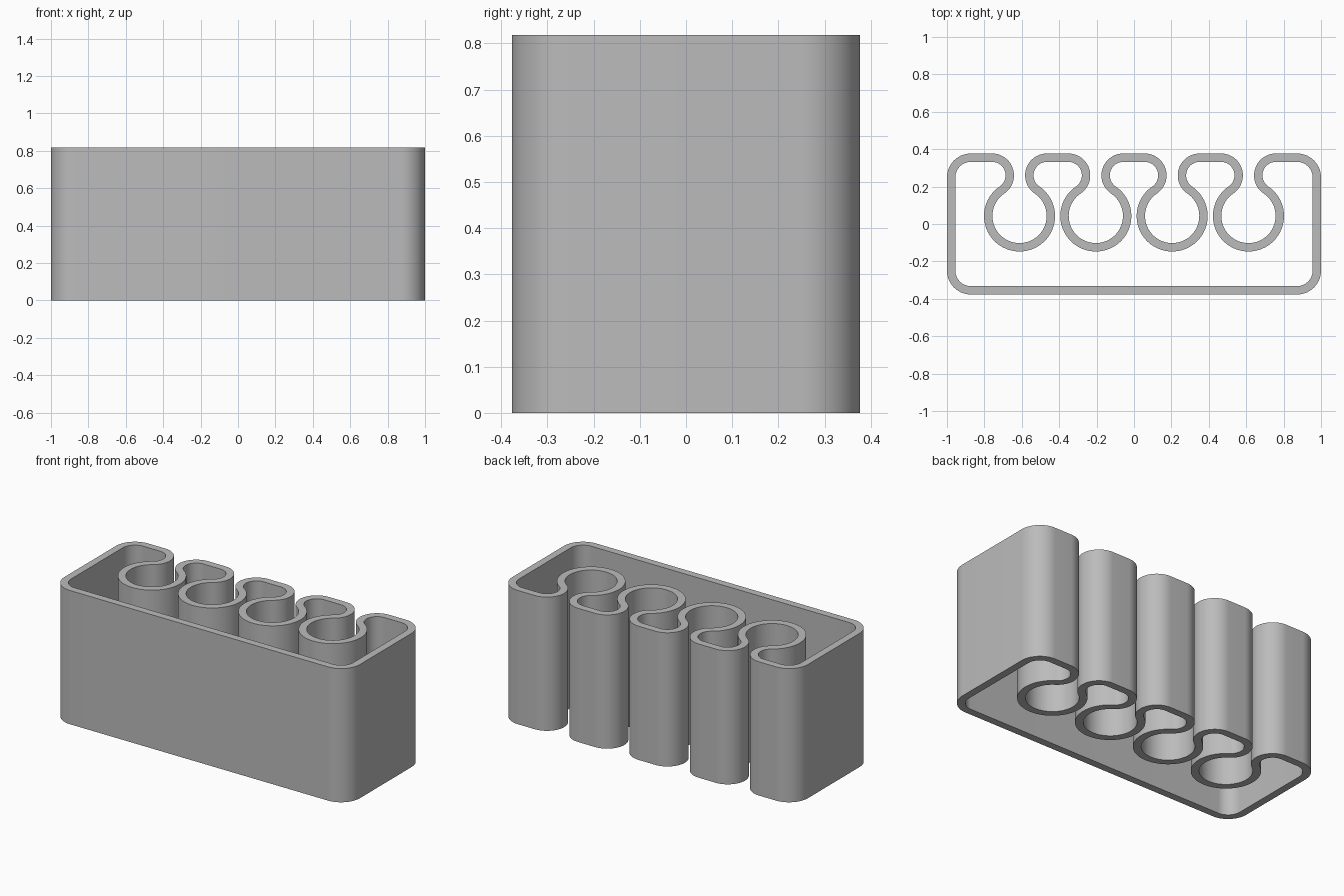
import bpy, bmesh
from math import sin, cos, radians, degrees, asin, sqrt, ceil

cube = bpy.data.objects.get("Cube")
if cube:
    bpy.data.objects.remove(cube, do_unlink=True)

HALF_X, HALF_Y, HEIGHT = 1.0, 0.377, 0.818
WALL = 0.045
CORNER_R = 0.128          # outer radius of the box corners
LOBE_R = 0.117            # outer radius of the slot lips
HOLE_R = 0.145            # radius of the round sockets
HOLE_Y, PITCH = 0.043, 0.408
STEP = 5                  # degrees per arc segment

# The lips touch the sockets tangentially
LOBE_Y = HALF_Y - LOBE_R
LOBE_DX = sqrt((LOBE_R + HOLE_R) ** 2 - (LOBE_Y - HOLE_Y) ** 2)
TILT = degrees(asin((LOBE_Y - HOLE_Y) / (LOBE_R + HOLE_R)))


def arc(cx, cy, r, start, end, skip_ends=False):
    n = ceil(abs(end - start) / STEP)
    ks = range(1, n) if skip_ends else range(n + 1)
    angles = [radians(start + (end - start) * k / n) for k in ks]
    return [(cx + r * cos(a), cy + r * sin(a)) for a in angles]


def outline(inset):
    """Counterclockwise wall outline, moved inwards by inset."""
    x, y = HALF_X - CORNER_R, HALF_Y - CORNER_R
    corner, lobe, hole = CORNER_R - inset, LOBE_R - inset, HOLE_R + inset
    pts = arc(-x, -y, corner, 180, 270)
    pts += arc(x, -y, corner, 270, 360)
    pts += arc(x, y, corner, 0, 90)
    for i in range(4):
        cx = (1.5 - i) * PITCH
        pts += arc(cx + LOBE_DX, LOBE_Y, lobe, 90, 180 + TILT)
        pts += arc(cx, HOLE_Y, hole, TILT, -180 - TILT, skip_ends=True)
        pts += arc(cx - LOBE_DX, LOBE_Y, lobe, -TILT, 90)
    pts += arc(-x, y, corner, 90, 180)
    return pts


# Continuous wall: outer and inner rails, bottom and top
bm = bmesh.new()
rails = [[bm.verts.new((x, y, z)) for x, y in outline(inset)]
         for inset, z in ((0, 0), (0, HEIGHT), (WALL, HEIGHT), (WALL, 0))]
count = len(rails[0])
for a, b in zip(rails, rails[1:] + rails[:1]):
    for i in range(count):
        j = (i + 1) % count
        bm.faces.new((a[i], a[j], b[j], b[i]))
bmesh.ops.recalc_face_normals(bm, faces=bm.faces)
mesh = bpy.data.meshes.new("slotted_holder_wall")
bm.to_mesh(mesh)
bm.free()

# Plain grey plastic
grey = bpy.data.materials.new("grey")
grey.use_nodes = True
color = (0.5, 0.5, 0.5, 1)
grey.diffuse_color = color
grey.node_tree.nodes["Principled BSDF"].inputs["Base Color"].default_value = color
mesh.materials.append(grey)

holder = bpy.data.objects.new("slotted_holder_wall", mesh)
bpy.context.collection.objects.link(holder)
bpy.ops.object.select_all(action="DESELECT")
holder.select_set(True)
bpy.context.view_layer.objects.active = holder
bpy.ops.object.shade_smooth_by_angle(angle=radians(30))
